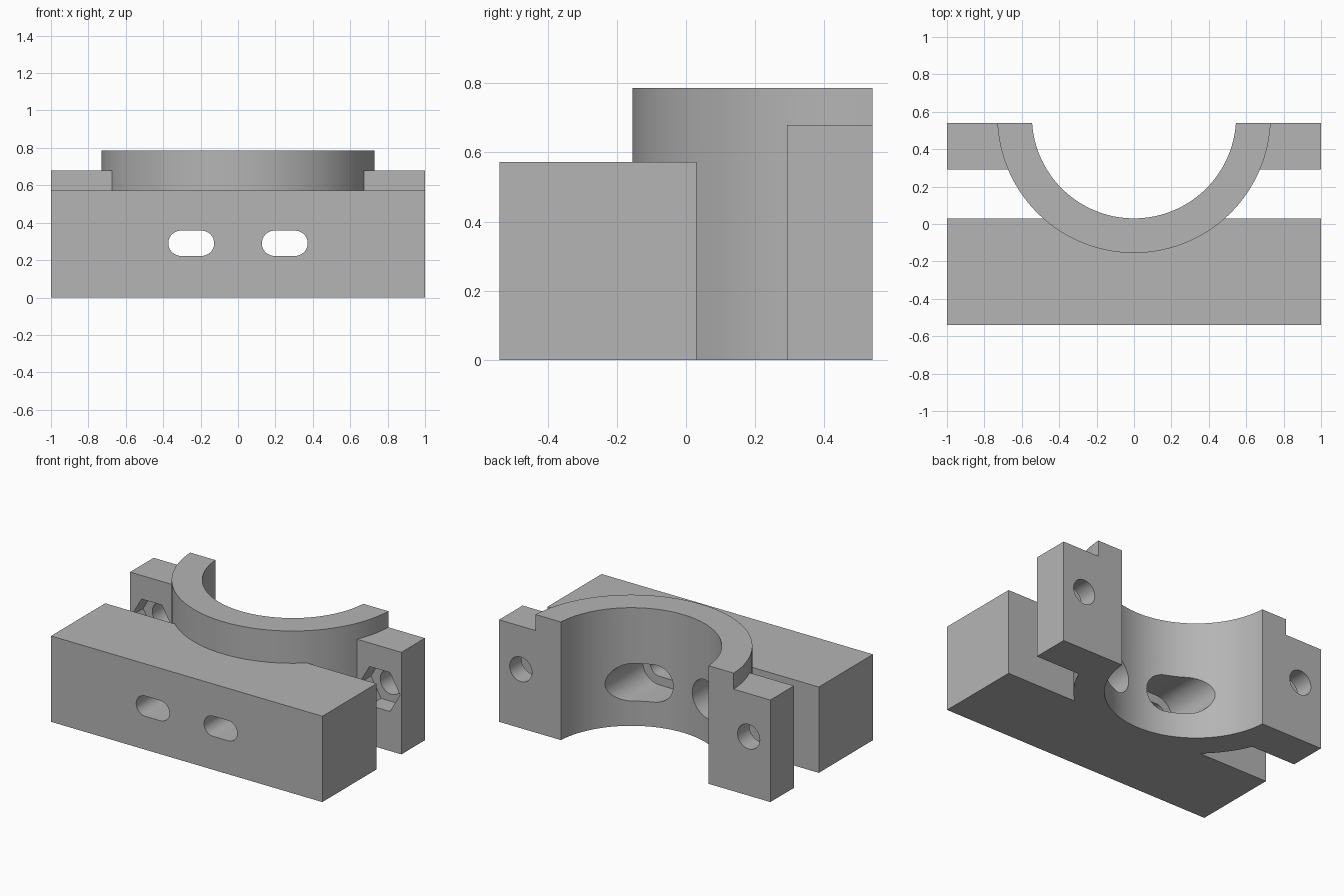
import bpy, bmesh, math

cube = bpy.data.objects.get("Cube")
if cube:
    bpy.data.objects.remove(cube, do_unlink=True)

# Main dimensions
BACK = 0.54
RING_Y, BORE_R, RING_R = 0.576, 0.546, 0.731
SLOT_X, SLOT_Z, SLOT_HALF = 0.25, 0.29, 0.055
BOLT_X, BOLT_Z = 0.84, 0.393

grey = bpy.data.materials.new("machined grey")
grey.use_nodes = True
colour = (0.46, 0.46, 0.46, 1)
grey.diffuse_color = colour
grey.node_tree.nodes["Principled BSDF"].inputs["Base Color"].default_value = colour


def arc(cx, cy, r, start, end, steps):
    angles = [start + (end - start) * i / steps for i in range(steps + 1)]
    return [(cx + r * math.cos(a), cy + r * math.sin(a)) for a in angles]


def prism(name, points, low, high, along="z"):
    """Extrude a closed outline along z, or along y for an x-z outline."""
    bm = bmesh.new()
    place = (lambda p: (p[0], p[1], low)) if along == "z" else (lambda p: (p[0], low, p[1]))
    face = bm.faces.new([bm.verts.new(place(p)) for p in points])
    new = bmesh.ops.extrude_face_region(bm, geom=[face])["geom"]
    move = (0, 0, high - low) if along == "z" else (0, high - low, 0)
    bmesh.ops.translate(bm, vec=move, verts=[g for g in new if isinstance(g, bmesh.types.BMVert)])
    bmesh.ops.recalc_face_normals(bm, faces=bm.faces)
    mesh = bpy.data.meshes.new(name)
    bm.to_mesh(mesh)
    bm.free()
    mesh.materials.append(grey)
    obj = bpy.data.objects.new(name, mesh)
    bpy.context.collection.objects.link(obj)
    return obj


def box(name, x0, x1, y0, y1, height):
    return prism(name, [(x0, y0), (x1, y0), (x1, y1), (x0, y1)], 0, height)


def slot(name, x, r, y0, y1):
    right = arc(x + SLOT_HALF, SLOT_Z, r, -math.pi / 2, math.pi / 2, 20)
    left = arc(x - SLOT_HALF, SLOT_Z, r, math.pi / 2, 3 * math.pi / 2, 20)
    return prism(name, right + left, y0, y1, "y")


def polygon(name, x, r, sides, y0, y1):
    points = arc(x, BOLT_Z, r, 0, 2 * math.pi, sides)[:-1]
    return prism(name, points, y0, y1, "y")


def combine(target, tool, operation):
    """Apply a boolean and discard its helper."""
    tool.hide_render = True
    mod = target.modifiers.new(tool.name, "BOOLEAN")
    mod.operation, mod.solver, mod.object = operation, "EXACT", tool
    bpy.context.view_layer.objects.active = target
    bpy.ops.object.modifier_apply(modifier=mod.name)
    bpy.data.objects.remove(tool, do_unlink=True)


# Mounting block
body = box("bearing_clamp_body", -1, 1, -0.54, 0.03, 0.572)

# Half ring, cut flat at the back
drop = BACK - RING_Y
outer_a, bore_a = math.asin(drop / RING_R), math.asin(drop / BORE_R)
outline = arc(0, RING_Y, RING_R, outer_a, -math.pi - outer_a, 72)
outline += arc(0, RING_Y, BORE_R, -math.pi - bore_a, bore_a, 72)
combine(body, prism("half_ring", outline, 0, 0.787), "UNION")

# Bolt ears
for side in (-1, 1):
    x0, x1 = sorted((side * 0.61, side))
    combine(body, box("bolt_ear", x0, x1, 0.292, BACK, 0.68), "UNION")

# Countersunk mounting slots, bolt holes and hexagonal nut pockets
for side in (-1, 1):
    cutters = [
        slot("mounting_slot", side * SLOT_X, 0.0675, -0.7, 0.25),
        slot("slot_recess", side * SLOT_X, 0.125, -0.157, 0.3),
        polygon("bolt_hole", side * BOLT_X, 0.082, 40, 0.2, 0.7),
        polygon("nut_pocket", side * BOLT_X, 0.15, 6, 0.2, 0.415),
    ]
    for cutter in cutters:
        combine(body, cutter, "DIFFERENCE")

# Smooth curved walls with crisp edges
bpy.ops.object.select_all(action="DESELECT")
body.select_set(True)
bpy.context.view_layer.objects.active = body
bpy.ops.object.shade_smooth_by_angle(angle=math.radians(25))
